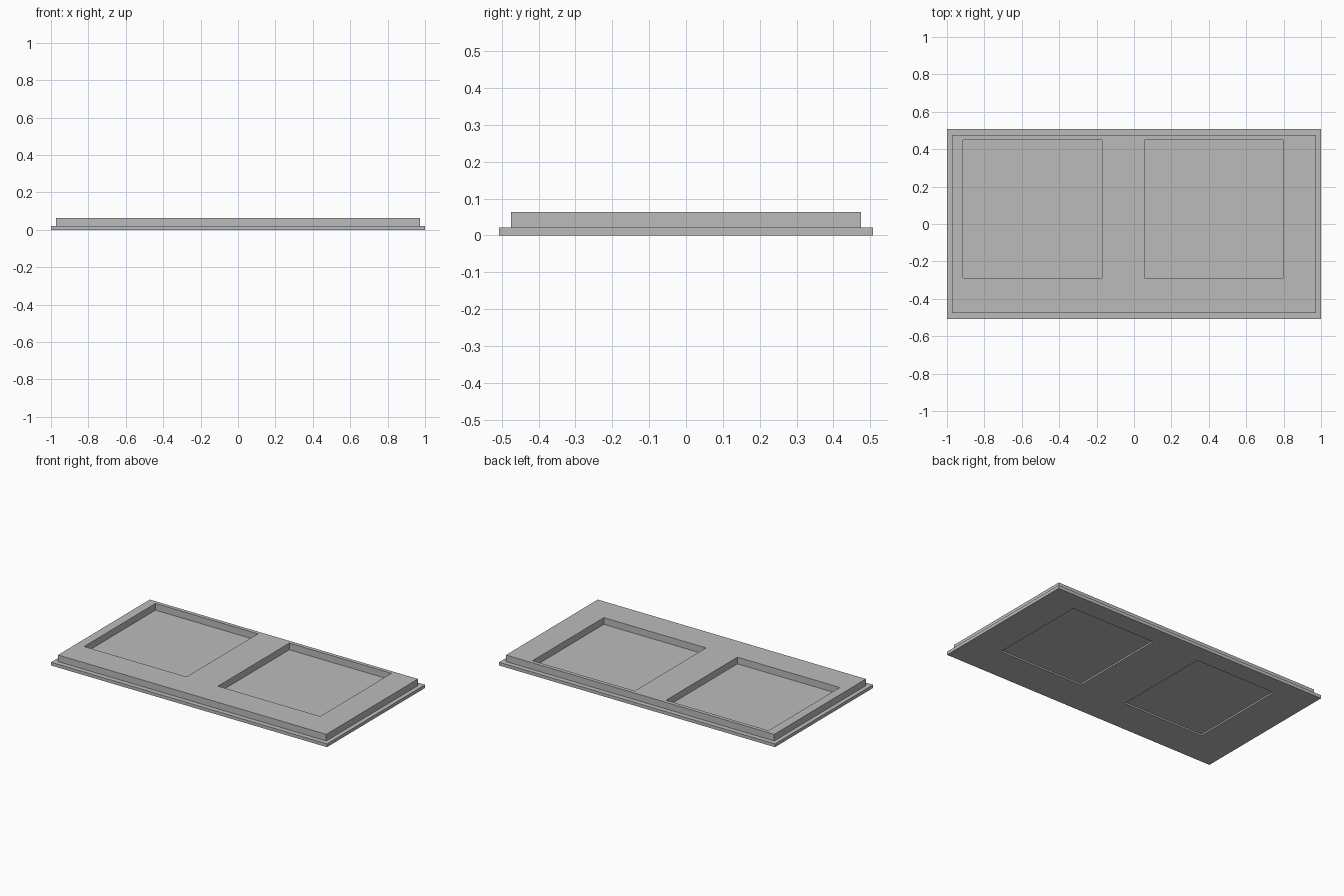
import bpy
import bmesh
from mathutils import Vector

cube = bpy.data.objects.get("Cube")
if cube:
    bpy.data.objects.remove(cube, do_unlink=True)

# Single grey finish
GREY = (0.5, 0.5, 0.5, 1.0)
grey = bpy.data.materials.new("plain grey")
grey.use_nodes = True
grey.diffuse_color = GREY
grey.node_tree.nodes["Principled BSDF"].inputs["Base Color"].default_value = GREY


def box(name, low, high):
    """Box spanning two opposite corners."""
    low, high = Vector(low), Vector(high)
    mesh = bpy.data.meshes.new(name)
    bm = bmesh.new()
    bmesh.ops.create_cube(bm, size=1)
    for v in bm.verts:
        v.co = (low + high) / 2 + v.co * (high - low)
    bm.to_mesh(mesh)
    bm.free()
    mesh.materials.append(grey)
    obj = bpy.data.objects.new(name, mesh)
    bpy.context.collection.objects.link(obj)
    return obj


def combine(target, tool, operation):
    """Apply a boolean and discard the tool object."""
    mod = target.modifiers.new(operation.lower(), "BOOLEAN")
    mod.operation = operation
    mod.solver = "EXACT"
    mod.object = tool
    bpy.context.view_layer.objects.active = target
    bpy.ops.object.modifier_apply(modifier=mod.name)
    bpy.data.objects.remove(tool, do_unlink=True)


# Wide base flange with a slightly smaller raised slab
tray = box("double_tray", (-1, -0.507, 0), (1, 0.507, 0.021))
slab = box("raised_slab", (-0.972, -0.475, 0.01), (0.972, 0.475, 0.064))
combine(tray, slab, "UNION")

# Two deep square pockets in the top
for left, right in ((-0.913, -0.171), (0.057, 0.797)):
    pocket = box("pocket_cutter", (left, -0.288, 0.02), (right, 0.45, 0.1))
    combine(tray, pocket, "DIFFERENCE")

# Two shallow panels sunk into the underside
for left, right in ((-0.745, -0.162), (0.175, 0.782)):
    panel = box("underside_cutter", (left, -0.275, -0.05), (right, 0.382, 0.01))
    combine(tray, panel, "DIFFERENCE")
